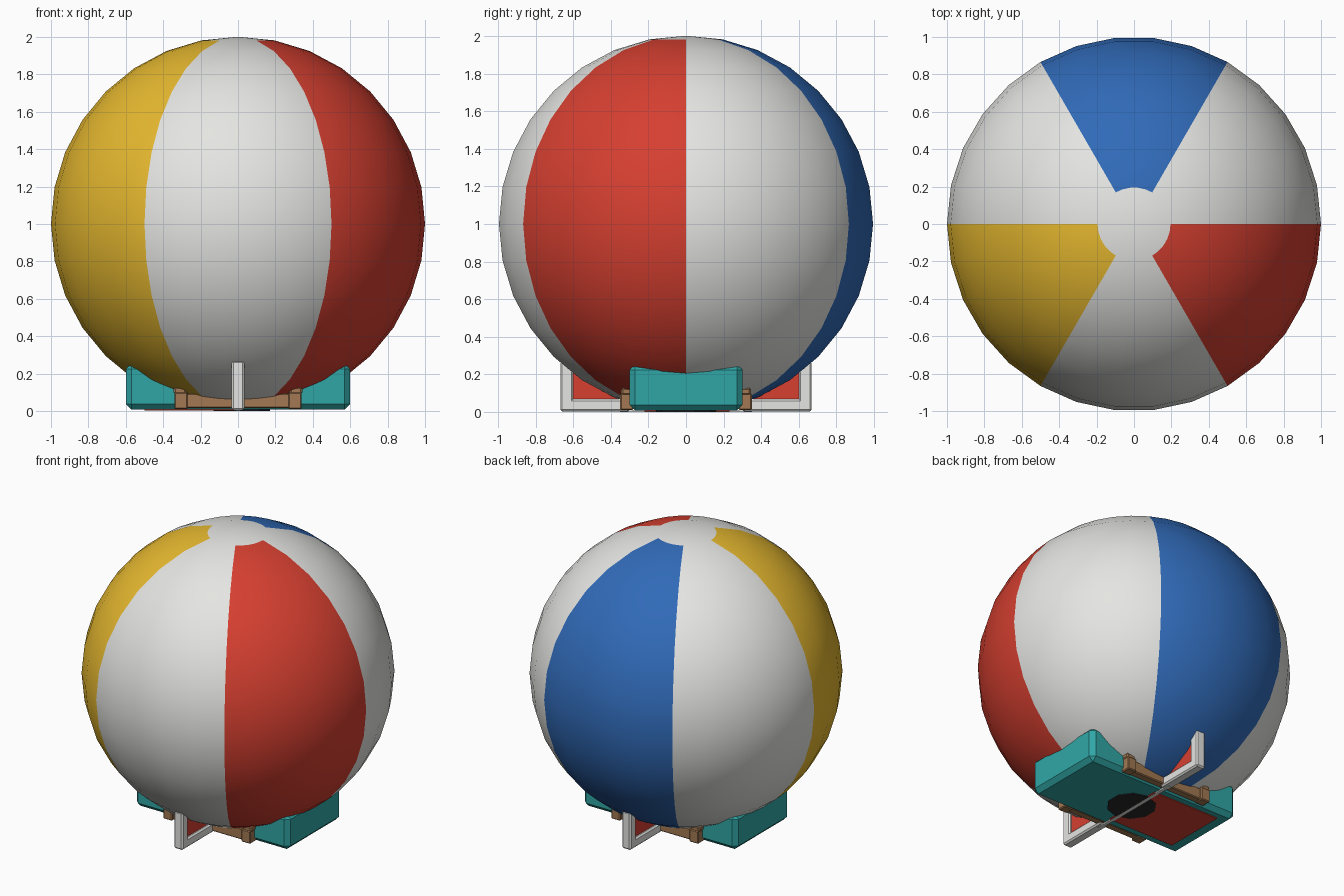
import bpy, bmesh, math
from mathutils import Matrix, Vector

if "Cube" in bpy.data.objects:
    bpy.data.objects.remove(bpy.data.objects["Cube"], do_unlink=True)


def material(name, rgb):
    m = bpy.data.materials.new(name)
    m.use_nodes = True
    m.diffuse_color = (*rgb, 1)
    node = next(n for n in m.node_tree.nodes if n.type == "BSDF_PRINCIPLED")
    node.inputs["Base Color"].default_value = (*rgb, 1)
    return m


white = material("white", (0.78, 0.78, 0.76))
red = material("red", (0.67, 0.05, 0.03))
yellow = material("yellow", (0.82, 0.50, 0.03))
blue = material("blue", (0.03, 0.145, 0.48))
teal = material("teal", (0.03, 0.38, 0.38))
brown = material("brown", (0.36, 0.19, 0.085))
black = material("black", (0.02, 0.02, 0.02))


def make_object(name, bm, mats):
    mesh = bpy.data.meshes.new(name)
    bm.to_mesh(mesh)
    bm.free()
    for m in mats:
        mesh.materials.append(m)
    ob = bpy.data.objects.new(name, mesh)
    bpy.context.collection.objects.link(ob)
    return ob


def box(name, low, high, mat, bevel=0):
    low, high = Vector(low), Vector(high)
    bm = bmesh.new()
    bmesh.ops.create_cube(bm, size=1)
    bmesh.ops.scale(bm, vec=high - low, verts=bm.verts)
    bmesh.ops.translate(bm, vec=(low + high) / 2, verts=bm.verts)
    if bevel:
        bmesh.ops.bevel(bm, geom=bm.edges[:], offset=bevel, segments=1,
                        affect="EDGES", profile=0.5)
    return make_object(name, bm, [mat])


def mirrored(ob, x=False, y=False):
    mod = ob.modifiers.new("mirror", "MIRROR")
    mod.use_axis = (x, y, False)
    return ob


# Striped ball: six sectors, with white end caps
bm = bmesh.new()
bmesh.ops.create_uvsphere(bm, u_segments=30, v_segments=16, radius=1)
rim = next(v for v in bm.verts if abs(v.co.z) < 0.001)
turn = -math.atan2(rim.co.y, rim.co.x)
bmesh.ops.rotate(bm, matrix=Matrix.Rotation(turn, 3, "Z"), verts=bm.verts)
sector_colours = [0, 3, 0, 2, 0, 1]
for f in bm.faces:
    f.smooth = True
    c = f.calc_center_median()
    angle = math.degrees(math.atan2(c.y, c.x)) % 360
    f.material_index = 0 if len(f.verts) == 3 else sector_colours[int(angle // 60)]
bmesh.ops.translate(bm, vec=(0, 0, 1.001), verts=bm.verts)
make_object("striped_ball", bm, [white, red, yellow, blue])

# Cradle block
box("cradle_block", (-0.6, -0.3, 0.008), (0.6, 0.3, 0.255), teal, 0.03)

# Wooden rails and corner posts along the front and back
mirrored(box("side_rail", (-0.3, 0.28, 0.015), (0.3, 0.335, 0.095), brown, 0.006), y=True)
mirrored(box("corner_post", (0.27, 0.28, 0.01), (0.34, 0.35, 0.1), brown, 0.006), x=True, y=True)
mirrored(box("post_cap", (0.275, 0.28, 0.09), (0.345, 0.345, 0.13), brown, 0.01), x=True, y=True)

# Fins: white frame around a recessed red panel
mirrored(box("fin_post", (-0.035, 0.6, 0.004), (0.035, 0.668, 0.27), white, 0.01), y=True)
mirrored(box("fin_bottom_bar", (-0.035, 0.3, 0.004), (0.035, 0.65, 0.07), white, 0.01), y=True)
mirrored(box("fin_panel", (-0.018, 0.3, 0.05), (0.018, 0.62, 0.225), red), y=True)
box("fin_keel", (-0.012, -0.35, 0), (0.012, 0.35, 0.01), white)

# Underside plates
box("underside_panel", (-0.5, -0.22, 0.002), (0.02, 0.23, 0.009), red)
bm = bmesh.new()
bmesh.ops.create_cone(bm, cap_ends=True, segments=10, radius1=0.16, radius2=0.16, depth=0.007)
bmesh.ops.translate(bm, vec=(0.02, 0, 0.0045), verts=bm.verts)
make_object("underside_disc", bm, [black])
